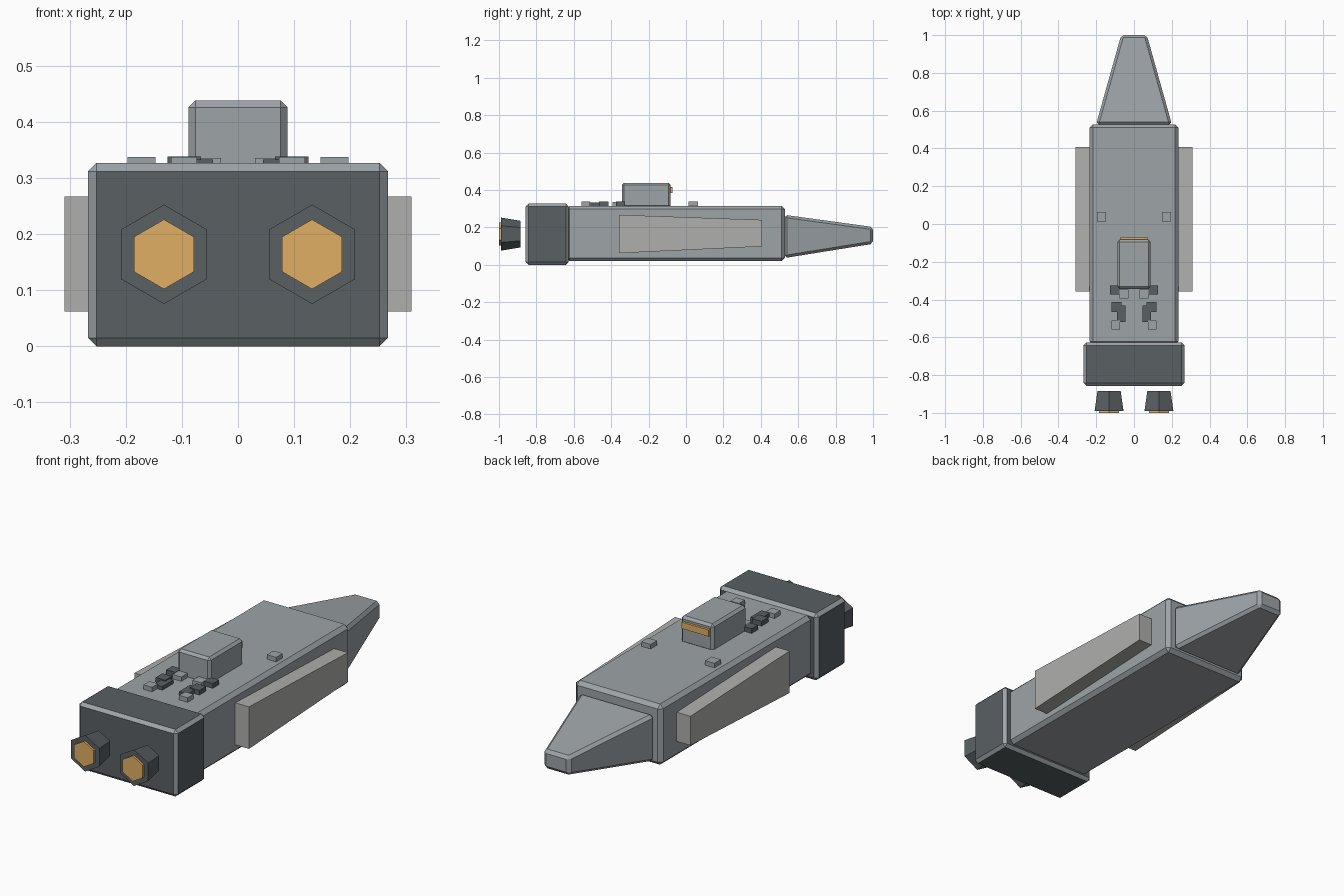
import bpy, bmesh, math
from mathutils import Matrix

if "Cube" in bpy.data.objects:
    bpy.data.objects.remove(bpy.data.objects["Cube"])


def material(name, rgb):
    m = bpy.data.materials.new(name)
    m.diffuse_color = (*rgb, 1)
    m.use_nodes = True
    m.node_tree.nodes["Principled BSDF"].inputs["Base Color"].default_value = m.diffuse_color
    return m


HULL = material("hull_grey", (0.34, 0.37, 0.39))
DARK = material("dark_grey", (0.10, 0.115, 0.125))
PANEL = material("panel_grey", (0.43, 0.43, 0.42))
GLOW = material("amber", (0.75, 0.43, 0.13))


def finish(name, bm, mats, bevel=0):
    bmesh.ops.recalc_face_normals(bm, faces=bm.faces)
    me = bpy.data.meshes.new(name)
    bm.to_mesh(me)
    bm.free()
    for m in mats:
        me.materials.append(m)
    ob = bpy.data.objects.new(name, me)
    bpy.context.collection.objects.link(ob)
    if bevel:
        mod = ob.modifiers.new("edge_chamfer", 'BEVEL')
        mod.width, mod.segments = bevel, 1
        mod.limit_method = 'NONE'
        mod.material = len(mats) - 1
    return ob


def block(name, x, y, z, mats, bevel=0, tip_x=None, tip_z=None):
    """Box from (min, max) ranges; tip ranges replace x / z at the +y end."""
    bm = bmesh.new()
    bmesh.ops.create_cube(bm, size=1)
    for v in bm.verts:
        i, j, k = (int(c > 0) for c in v.co)
        xr = tip_x if j and tip_x else x
        zr = tip_z if j and tip_z else z
        v.co = (xr[i], y[j], zr[k])
    return finish(name, bm, mats, bevel)


def hexagon(name, x, z, y0, y1, r0, r1, mat):
    """Six-sided frustum along y, a corner pointing up."""
    bm = bmesh.new()
    bmesh.ops.create_cone(bm, cap_ends=True, segments=6, radius1=r1, radius2=r0,
                          depth=y1 - y0)
    # cone axis z -> -y, so radius2 lies at the rear nozzle exit
    bmesh.ops.transform(bm, verts=bm.verts,
                        matrix=Matrix.Translation((x, (y0 + y1) / 2, z))
                        @ Matrix.Rotation(math.pi / 2, 4, 'X'))
    return finish(name, bm, [mat])


# Body, nose and engine housing
block("hull", (-0.235, 0.235), (-0.64, 0.528), (0.019, 0.315), [HULL], 0.018)
block("nose", (-0.201, 0.201), (0.526, 1.0), (0.036, 0.267), [HULL], 0.014,
      (-0.068, 0.068), (0.112, 0.202))
block("engine_housing", (-0.267, 0.267), (-0.857, -0.627), (0, 0.327),
      [DARK, HULL], 0.015)

# Bridge tower and its window
block("bridge", (-0.088, 0.088), (-0.343, -0.082), (0.305, 0.438), [HULL], 0.012)
block("bridge_window", (-0.073, 0.073), (-0.09, -0.071), (0.383, 0.415), [GLOW])

# Deck details: x centre, y centre, size, top height, material
details = [(0.172, 0.038, 0.05, 0.337, HULL),
           (0.102, -0.350, 0.048, 0.338, DARK),
           (0.054, -0.370, 0.048, 0.336, HULL),
           (0.092, -0.440, 0.052, 0.338, DARK),
           (0.068, -0.455, 0.046, 0.333, DARK),
           (0.068, -0.495, 0.046, 0.333, DARK),
           (0.096, -0.535, 0.046, 0.337, HULL)]

for s, side in ((-1, "left"), (1, "right")):
    # Tapered side panels
    block(f"side_panel_{side}", sorted((s * 0.225, s * 0.309)), (-0.357, 0.407),
          (0.062, 0.267), [PANEL], tip_z=(0.098, 0.24))
    # Six-sided thrusters
    hexagon(f"thruster_{side}", s * 0.132, 0.164, -0.99, -0.884, 0.0885, 0.071, DARK)
    hexagon(f"thruster_glow_{side}", s * 0.132, 0.164, -1.0, -0.985, 0.062, 0.062, GLOW)
    for n, (x, y, d, top, mat) in enumerate(details):
        h = d / 2
        block(f"deck_detail_{side}_{n}", (s * x - h, s * x + h), (y - h, y + h),
              (0.305, top), [mat])
